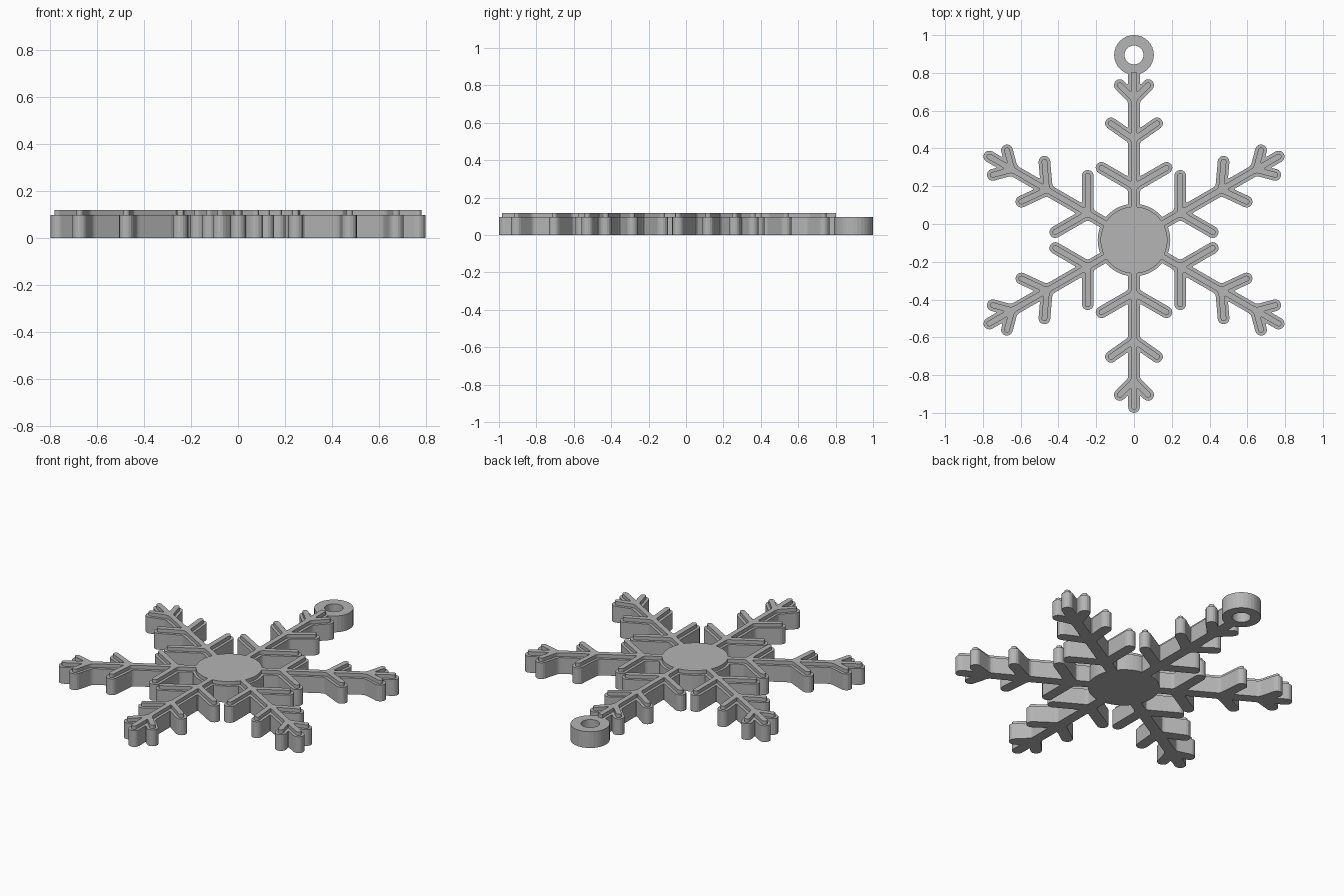
import bpy
import bmesh
import math
from mathutils import Vector

if "Cube" in bpy.data.objects:
    bpy.data.objects.remove(bpy.data.objects["Cube"])

CENTRE = Vector((0, -0.085))
BASE_TOP, RIDGE_TOP = 0.096, 0.117
# Each pair of side branches: tip distance along arm, tip offset sideways, angle
BRANCHES = [(0.382, 0.172, 60), (0.618, 0.122, 55), (0.82, 0.075, 45)]

grey = bpy.data.materials.new("grey")
grey.diffuse_color = (0.46, 0.46, 0.46, 1)
grey.use_nodes = True
grey.node_tree.nodes["Principled BSDF"].inputs["Base Color"].default_value = grey.diffuse_color


def cap(centre, r, start, end, n=8):
    """Arc of points, angles in radians."""
    return [Vector((centre[0] + r * math.cos(start + (end - start) * i / n),
                    centre[1] + r * math.sin(start + (end - start) * i / n)))
            for i in range(n + 1)]


def fillet(before, corner, after, size):
    """Rounded inner corner between two straight edges."""
    p = corner + (before - corner).normalized() * size
    q = corner + (after - corner).normalized() * size
    return [p * (1 - t) ** 2 + corner * 2 * t * (1 - t) + q * t * t
            for t in (0, 0.33, 0.67, 1)]


def half_arm(r, hub, length, square_end):
    """Upper side of an arm lying along +x, from hub to end."""
    pts = [Vector((math.sqrt(hub * hub - r * r), r))]
    for along, side, deg in BRANCHES:
        a = math.radians(deg)
        u = Vector((math.cos(a), math.sin(a)))
        tip = Vector((along, side))
        root = along - side / math.tan(a)
        low = Vector((root + r / math.tan(a) + r / math.sin(a), r))
        high = Vector((root + r / math.tan(a) - r / math.sin(a), r))
        pts += fillet(high - Vector((1, 0)), high, high + u, 0.014)
        pts += cap(tip, r, a + math.pi / 2, a - math.pi / 2)
        pts += fillet(low + u, low, low + Vector((1, 0)), 0.011)
    if square_end:
        pts.append(Vector((length, r)))
    else:
        pts += cap((length, 0), r, math.pi / 2, 0, 5)
    return pts


def snowflake_outline(r, hub, top_length, square_top):
    """Counter-clockwise outline of hub and six arms."""
    outline = []
    gap = math.asin(r / hub)
    for k in range(6):
        turn = math.radians(30 + 60 * k)
        top = k == 1
        upper = half_arm(r, hub, top_length if top else 0.884,
                         top and square_top)
        lower = [Vector((p.x, -p.y)) for p in upper]
        arm = lower + upper[::-1]
        c, s = math.cos(turn), math.sin(turn)
        outline += [Vector((p.x * c - p.y * s, p.x * s + p.y * c)) for p in arm]
        outline += cap((0, 0), hub, turn + gap,
                       turn + math.pi / 3 - gap, 8)[1:-1]
    # Drop doubled points
    return [p + CENTRE for i, p in enumerate(outline)
            if (p - outline[i - 1]).length > 1e-5]


def add_object(name, bm):
    bmesh.ops.recalc_face_normals(bm, faces=bm.faces)
    mesh = bpy.data.meshes.new(name)
    bm.to_mesh(mesh)
    bm.free()
    mesh.materials.append(grey)
    obj = bpy.data.objects.new(name, mesh)
    bpy.context.collection.objects.link(obj)
    return obj


def slab(name, outline, z0, z1):
    bm = bmesh.new()
    face = bm.faces.new([bm.verts.new((p.x, p.y, z0)) for p in outline])
    ext = bmesh.ops.extrude_face_region(bm, geom=[face], use_keep_orig=True)
    verts = [g for g in ext["geom"] if isinstance(g, bmesh.types.BMVert)]
    bmesh.ops.translate(bm, verts=verts, vec=(0, 0, z1 - z0))
    bmesh.ops.triangulate(bm, faces=[f for f in bm.faces if len(f.verts) > 4])
    return add_object(name, bm)


# Thick lower snowflake and the thinner raised one on it
slab("snowflake_base", snowflake_outline(0.031, 0.192, 0.885, False),
     0, BASE_TOP)
slab("raised_ridge", snowflake_outline(0.015, 0.177, 0.887, True),
     BASE_TOP, RIDGE_TOP)

# Hanging ring: square section swept around
bm = bmesh.new()
n = 32
section = [(0.05, 0), (0.105, 0), (0.105, BASE_TOP), (0.05, BASE_TOP)]
rings = []
for i in range(n):
    a = 2 * math.pi * i / n
    rings.append([bm.verts.new((q * math.cos(a), 0.895 + q * math.sin(a), z))
                  for q, z in section])
for i in range(n):
    p, q = rings[i], rings[(i + 1) % n]
    for j in range(4):
        m = (j + 1) % 4
        bm.faces.new((p[j], q[j], q[m], p[m]))
add_object("hanging_ring", bm)
